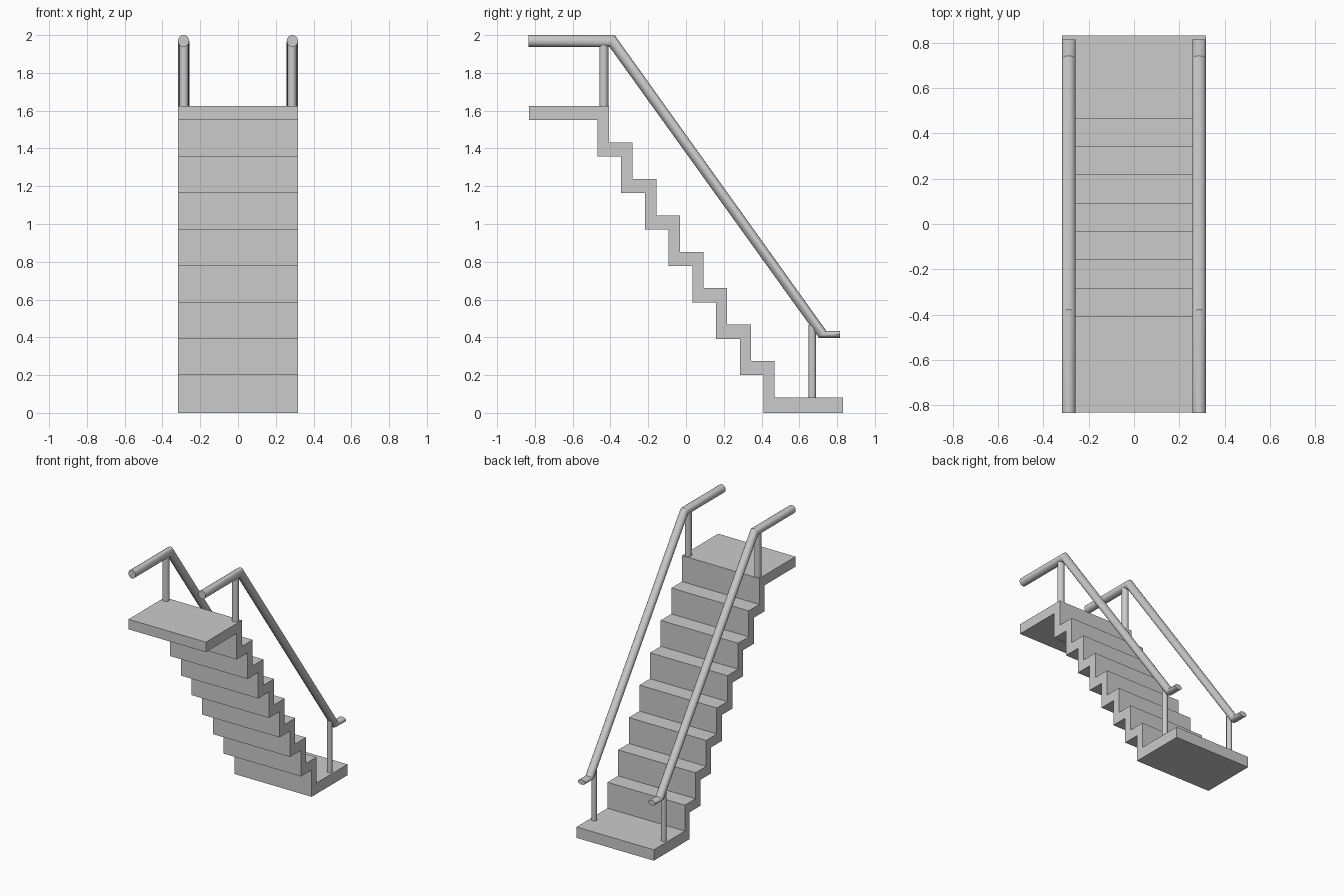
import bpy, bmesh, math
from mathutils import Vector

if "Cube" in bpy.data.objects:
    bpy.data.objects.remove(bpy.data.objects["Cube"])

HALF_W = 0.318      # half width of the stairs
RAIL_X = 0.288      # handrail centre line
STEPS = 8


def finish(bm, name, smooth=False):
    bmesh.ops.recalc_face_normals(bm, faces=bm.faces[:])
    mesh = bpy.data.meshes.new(name)
    bm.to_mesh(mesh)
    bm.free()
    ob = bpy.data.objects.new(name, mesh)
    bpy.context.collection.objects.link(ob)
    if smooth:
        bpy.context.view_layer.objects.active = ob
        ob.select_set(True)
        bpy.ops.object.shade_smooth_by_angle(angle=math.radians(32))
        ob.select_set(False)
    return ob


# Folded staircase: zigzag side profile (y, z) extruded across the width
rise, run = 0.193, 0.125
upper, lower = [(0.832, 0.081)], [(0.832, 0.0)]
for i in range(STEPS):
    y_top, y_low, z = 0.468 - run * i, 0.411 - 0.1257 * i, rise * i
    upper += [(y_top, 0.081 + z), (y_top, 0.081 + z + rise)]
    lower += [(y_low, 0.005 * (i > 0) + z), (y_low, 0.007 + z + rise * 0.997)]
# keep neighbouring underside levels flush
for i in range(1, STEPS):
    lower[2 * i + 1] = (lower[2 * i + 1][0], lower[2 * i][1])
upper.append((-0.832, upper[-1][1]))
lower.append((-0.832, lower[-1][1]))

bm = bmesh.new()
face = bm.faces.new([bm.verts.new((-HALF_W, y, z)) for y, z in upper + lower[::-1]])
ext = bmesh.ops.extrude_face_region(bm, geom=[face])
bmesh.ops.translate(bm, vec=(2 * HALF_W, 0, 0),
                    verts=[v for v in ext["geom"] if isinstance(v, bmesh.types.BMVert)])
finish(bm, "staircase")


def tube(name, sections, x, half_w, sides=16):
    """Loft elliptical rings; each section is its (bottom, top) point in y, z."""
    bm = bmesh.new()
    rings = []
    for bottom, top in sections:
        b, t = Vector((x, *bottom)), Vector((x, *top))
        mid, half = (b + t) / 2, (t - b) / 2
        ring = []
        for k in range(sides):
            a = 2 * math.pi * k / sides
            ring.append(bm.verts.new(mid + half * math.sin(a) + Vector((half_w * math.cos(a), 0, 0))))
        rings.append(ring)
    for r0, r1 in zip(rings, rings[1:]):
        for k in range(sides):
            n = (k + 1) % sides
            bm.faces.new((r0[k], r0[n], r1[n], r1[k]))
    bm.faces.new(rings[0])
    bm.faces.new(rings[-1])
    return finish(bm, name, True)


# Mitred handrail: level top, slope, flattened level foot
rail = [((-0.835, 1.938), (-0.835, 2.0)),
        ((-0.405, 1.938), (-0.378, 2.0)),
        ((0.704, 0.397), (0.743, 0.434)),
        ((0.815, 0.397), (0.815, 0.434))]

for side, s in (("left", -1), ("right", 1)):
    tube("handrail_" + side, rail, s * RAIL_X, 0.030)
    # Posts: (centre y, radius, bottom z, top z)
    for label, y, r, z0, z1 in (("upper", -0.435, 0.024, 1.60, 1.96),
                                ("lower", 0.669, 0.020, 0.06, 0.465)):
        tube(f"{label}_post_{side}", [((y - r, z0), (y + r, z0)), ((y - r, z1), (y + r, z1))],
             s * 0.286, r)
